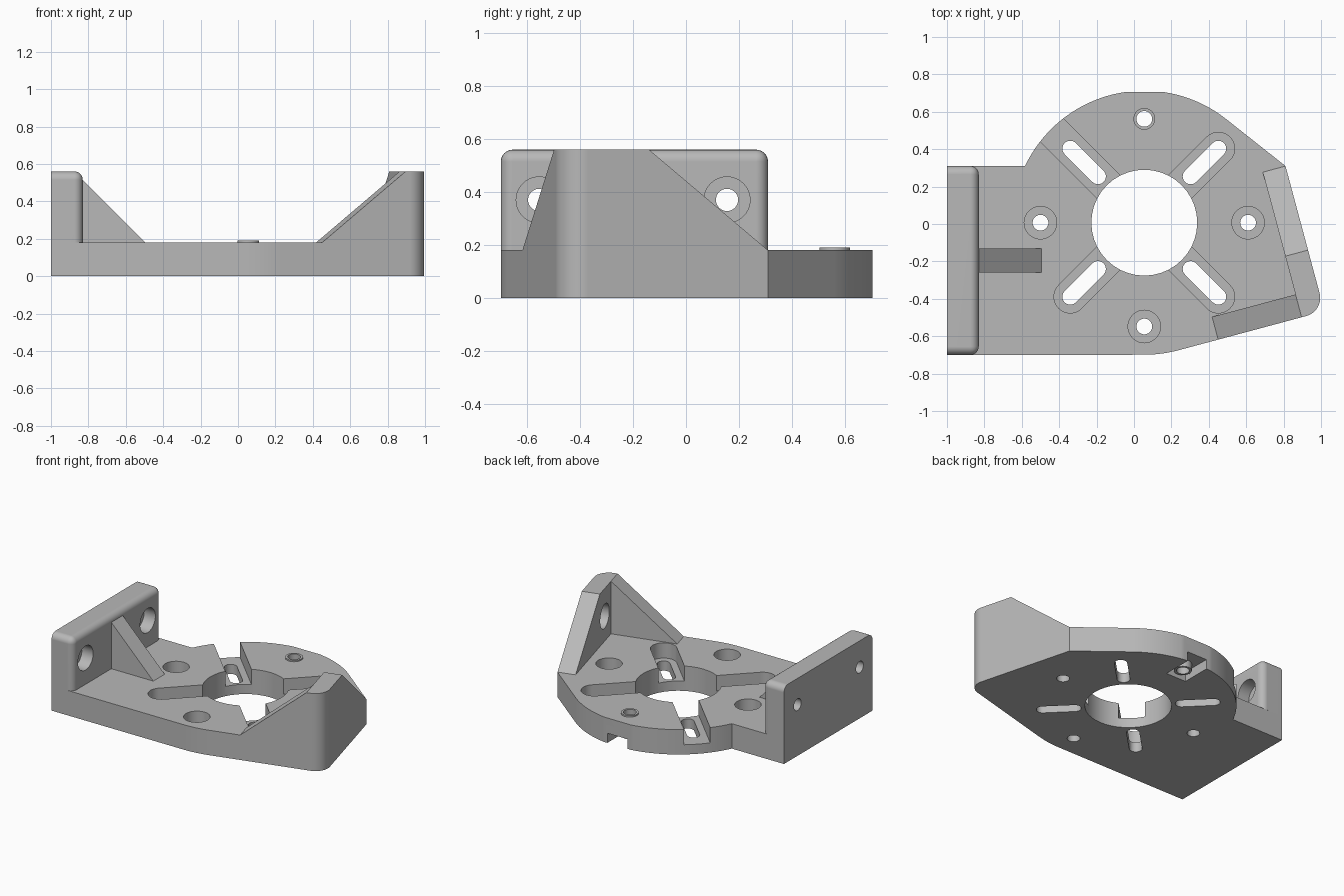
import bpy, bmesh
from math import cos, sin, radians
from mathutils import Vector, Matrix

cube = bpy.data.objects.get("Cube")
if cube:
    bpy.data.objects.remove(cube, do_unlink=True)

grey = bpy.data.materials.new("light_grey")
grey.use_nodes = True
grey.diffuse_color = (0.48, 0.48, 0.48, 1)
grey.node_tree.nodes["Principled BSDF"].inputs["Base Color"].default_value = (0.48, 0.48, 0.48, 1)

X, Y, Z = Vector((1, 0, 0)), Vector((0, 1, 0)), Vector((0, 0, 1))
TOP, HIGH, FLOOR = 0.18, 0.56, 0.07      # plate top, wall top, counterbore floor
CENTRE = Vector((0.055, 0.007, 0))
RING, BORE, SCREW, HEAD = 0.706, 0.283, 0.042, 0.087


def arc(cx, cy, r, start, end, n=24):
    angles = [radians(start + (end - start) * i / n) for i in range(n + 1)]
    return [(cx + r * cos(a), cy + r * sin(a)) for a in angles]


def prism(name, profile, origin, a, b, direction):
    """Extrude a profile drawn on axes a and b along a direction."""
    bm = bmesh.new()
    face = bm.faces.new([bm.verts.new(origin + a * p + b * q) for p, q in profile])
    result = bmesh.ops.extrude_face_region(bm, geom=[face])
    verts = [g for g in result["geom"] if isinstance(g, bmesh.types.BMVert)]
    bmesh.ops.translate(bm, verts=verts, vec=direction)
    bmesh.ops.recalc_face_normals(bm, faces=bm.faces)
    mesh = bpy.data.meshes.new(name)
    bm.to_mesh(mesh)
    bm.free()
    mesh.materials.append(grey)
    obj = bpy.data.objects.new(name, mesh)
    bpy.context.collection.objects.link(obj)
    return obj


def activate(obj):
    bpy.ops.object.select_all(action="DESELECT")
    obj.select_set(True)
    bpy.context.view_layer.objects.active = obj


def cut(target, cutter):
    cutter.hide_render = True
    mod = target.modifiers.new("cut", "BOOLEAN")
    mod.operation, mod.solver, mod.object = "DIFFERENCE", "EXACT", cutter
    activate(target)
    bpy.ops.object.modifier_apply(modifier=mod.name)
    bpy.data.objects.remove(cutter, do_unlink=True)


def drill(target, start, direction, r, length):
    d = direction.normalized()
    side = Z if abs(d.z) < 0.5 else X
    circle = arc(0, 0, r, 0, 360, 40)[:-1]
    cut(target, prism("drill", circle, start, side, d.cross(side), d * length))


def slot(target, angle, near, far, r, z0, z1):
    """Cut a round-ended slot pointing out from the plate centre."""
    out = Matrix.Rotation(radians(angle), 3, "Z") @ X
    profile = arc(far, 0, r, -90, 90) + arc(near, 0, r, 90, 270)
    cut(target, prism("slot", profile, CENTRE + Z * z0, out, Z.cross(out), Z * (z1 - z0)))


# Directions of the tilted corner wall: along its front and its side
corner = Vector((1.018, -0.466, 0))
along_front = Matrix.Rotation(radians(195), 3, "Z") @ X
along_side = Matrix.Rotation(radians(105), 3, "Z") @ X
ROUND, THICK = 0.1, 0.126
rounded = arc(ROUND, ROUND, ROUND, 270, 180, 12)


def corner_point(p, q):
    v = corner + along_front * p + along_side * q
    return v.x, v.y


# Base plate outline
outline = [(-1, 0.31), (-1, -0.7)]
outline += arc(CENTRE.x, CENTRE.y, RING, -90, -75, 6)
outline += [corner_point(p, q) for p, q in rounded]
outline += [(0.81, 0.31)]
outline += arc(CENTRE.x, CENTRE.y, RING, 51.6, 81.4, 14)
outline += arc(CENTRE.x, CENTRE.y, RING, 98.6, 154.6, 28)
plate = prism("base_plate", outline, Vector(), X, Y, Z * TOP)

# Central bore, diagonal slots and screw holes
drill(plate, CENTRE - Z * 0.1, Z, BORE, 0.5)
for angle in (45, 135, 225, 315):
    reach = 0.9 if angle == 135 else 0.56
    slot(plate, angle, 0.2, reach, HEAD, FLOOR, 0.3)
    slot(plate, angle, 0.35, 0.56, SCREW, -0.1, 0.3)
for angle in (0, 180, 270):
    spot = CENTRE + Matrix.Rotation(radians(angle), 3, "Z") @ X * 0.555
    drill(plate, spot - Z * 0.1, Z, SCREW, 0.4)
    drill(plate, spot + Z * FLOOR, Z, HEAD, 0.3)

# Underside pocket and the sleeve standing in it
hub = CENTRE + Y * 0.555
pocket = [(-0.08, -0.07), (0.08, -0.07), (0.08, 0.3), (-0.08, 0.3)]
cut(plate, prism("pocket", pocket, hub - Z * 0.1, X, Y, Z * (0.1 + FLOOR)))
drill(plate, hub - Z * 0.1, Z, 0.05, 0.5)
sleeve = prism("sleeve", arc(0, 0, 0.058, 0, 360, 40)[:-1], hub + Z * 0.02, X, Y, Z * 0.17)
drill(sleeve, hub - Z * 0.1, Z, SCREW, 0.5)

# Straight mounting wall with rounded inner edges
X_IN, Y0, Y1 = -0.83, -0.7, 0.31
wall = prism("mounting_wall", [(-1, Y0), (X_IN, Y0), (X_IN, Y1), (-1, Y1)],
             Z * TOP, X, Y, Z * (HIGH - TOP))
bm = bmesh.new()
bm.from_mesh(wall.data)
edges = []
for e in bm.edges:
    m = (e.verts[0].co + e.verts[1].co) / 2
    borders = (m.x > X_IN - 0.01, m.z > HIGH - 0.01, m.y < Y0 + 0.01 or m.y > Y1 - 0.01)
    if sum(borders) >= 2:
        edges.append(e)
bmesh.ops.bevel(bm, geom=edges, offset=0.045, segments=6, profile=0.5, affect="EDGES")
bm.to_mesh(wall.data)
bm.free()
for y in (-0.555, 0.155):
    drill(wall, Vector((-1.1, y, 0.37)), X, SCREW, 0.5)
    drill(wall, Vector((-0.92, y, 0.37)), X, HEAD, 0.3)

# Triangular rib bracing the mounting wall
rib = prism("rib", [(X_IN, TOP), (-0.495, TOP), (X_IN, 0.515)],
            Y * -0.26, X, Z, Y * 0.13)

# Tilted corner wall: L-shaped plan, both ends sloped
SIDE, FRONT = 0.803, 0.588
plan = [(FRONT, THICK), (FRONT, 0)] + rounded + [(0, SIDE), (THICK, SIDE), (THICK, THICK)]
corner_wall = prism("corner_wall", plan, corner + Z * TOP, along_front, along_side,
                    Z * (HIGH - TOP))
for run, across, flat, end in ((along_front, along_side, THICK, FRONT),
                               (along_side, along_front, 0.338, SIDE)):
    slope = (HIGH - TOP) / (end - flat)
    wedge = [(flat - 0.1, HIGH + 0.1 * slope), (end + 0.1, TOP - 0.1 * slope),
             (end + 0.1, HIGH + 0.1 * slope)]
    cut(corner_wall, prism("wedge", wedge, corner - across * 0.2, run, Z, across * 0.6))

# Blind screw pocket on the inner face
spot = corner + along_side * (THICK + 0.12) + Z * 0.36
drill(corner_wall, spot + along_front * 0.05, along_front, HEAD, 0.1)
drill(corner_wall, spot + along_front * 0.02, along_front, SCREW, 0.2)

for obj in (plate, sleeve, wall, rib, corner_wall):
    activate(obj)
    bpy.ops.object.shade_smooth_by_angle(angle=radians(30))
    obj.modifiers.new("normals", "WEIGHTED_NORMAL").keep_sharp = True
